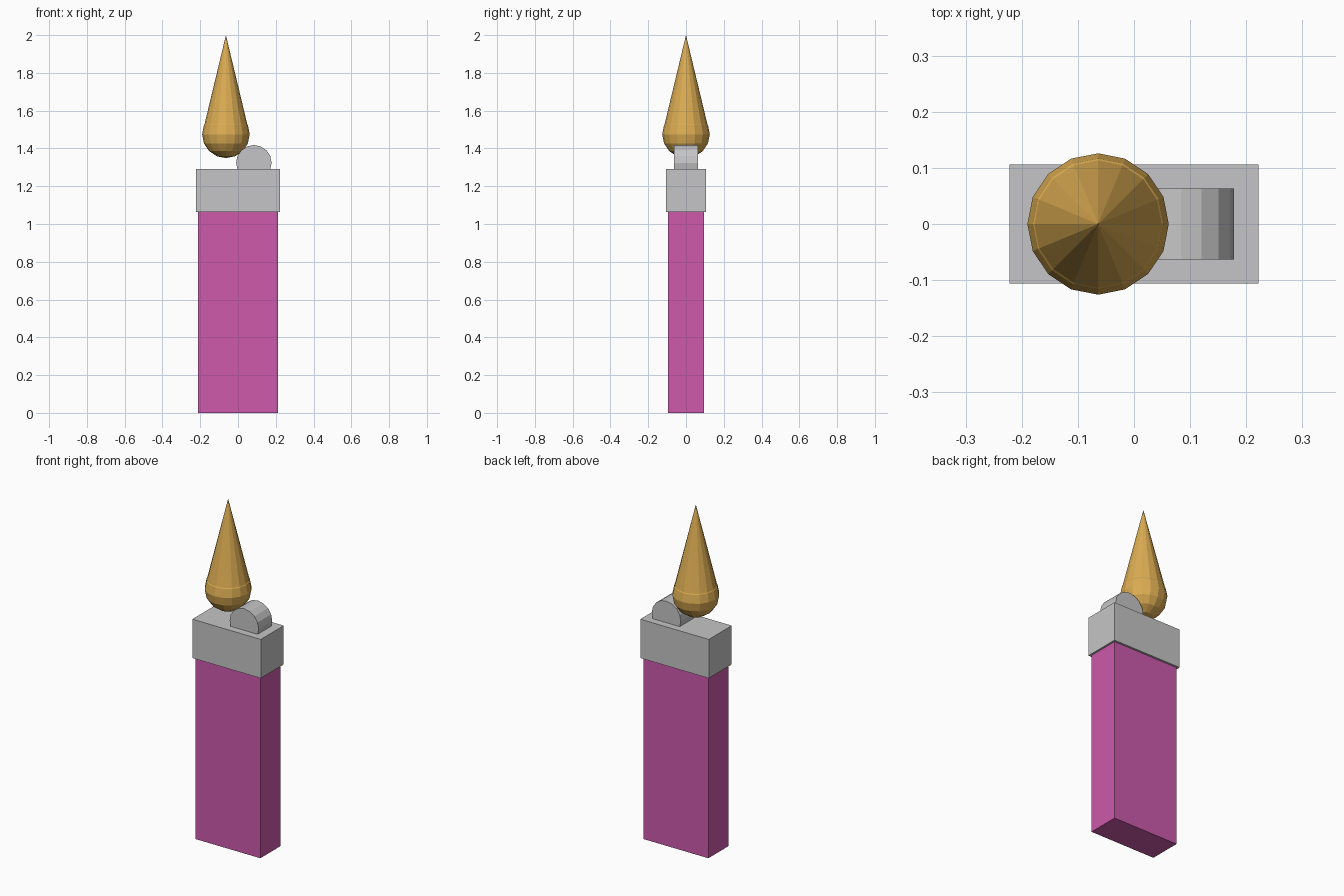
import bpy
import math

default = bpy.data.objects.get("Cube")
if default:
    bpy.data.objects.remove(default, do_unlink=True)


def material(name, rgb):
    mat = bpy.data.materials.new(name)
    mat.use_nodes = True
    color = (*rgb, 1.0)
    mat.diffuse_color = color
    mat.node_tree.nodes["Principled BSDF"].inputs["Base Color"].default_value = color
    return mat


PINK = material("pink plastic", (0.61, 0.10, 0.41))
METAL = material("grey metal", (0.56, 0.56, 0.57))
GOLD = material("golden flame", (0.71, 0.41, 0.085))


def finish(name, mat):
    obj = bpy.context.object
    obj.name = name
    obj.data.materials.append(mat)
    return obj


def box(name, mat, width, depth, bottom, top):
    bpy.ops.mesh.primitive_cube_add(size=1, location=(0, 0, (bottom + top) / 2))
    obj = finish(name, mat)
    obj.scale = (width, depth, top - bottom)
    return obj


# Fuel body and metal cap
box("body", PINK, 0.422, 0.188, 0, 1.063)
box("cap", METAL, 0.444, 0.212, 1.063, 1.291)

# Spark wheel, half sunk into the cap
bpy.ops.mesh.primitive_cylinder_add(
    vertices=16, radius=0.094, depth=0.126,
    location=(0.084, 0, 1.324), rotation=(math.pi / 2, 0, 0))
finish("spark_wheel", METAL)

# Flame: a faceted ball with a tall cone rising from its equator
FLAME_X, FLAME_Z, FLAME_R, TIP = -0.064, 1.475, 0.126, 2.0
bpy.ops.mesh.primitive_uv_sphere_add(
    segments=16, ring_count=8, radius=FLAME_R, location=(FLAME_X, 0, FLAME_Z))
finish("flame_base", GOLD)
bpy.ops.mesh.primitive_cone_add(
    vertices=16, radius1=FLAME_R, radius2=0, depth=TIP - FLAME_Z,
    location=(FLAME_X, 0, (FLAME_Z + TIP) / 2))
finish("flame_tip", GOLD)
